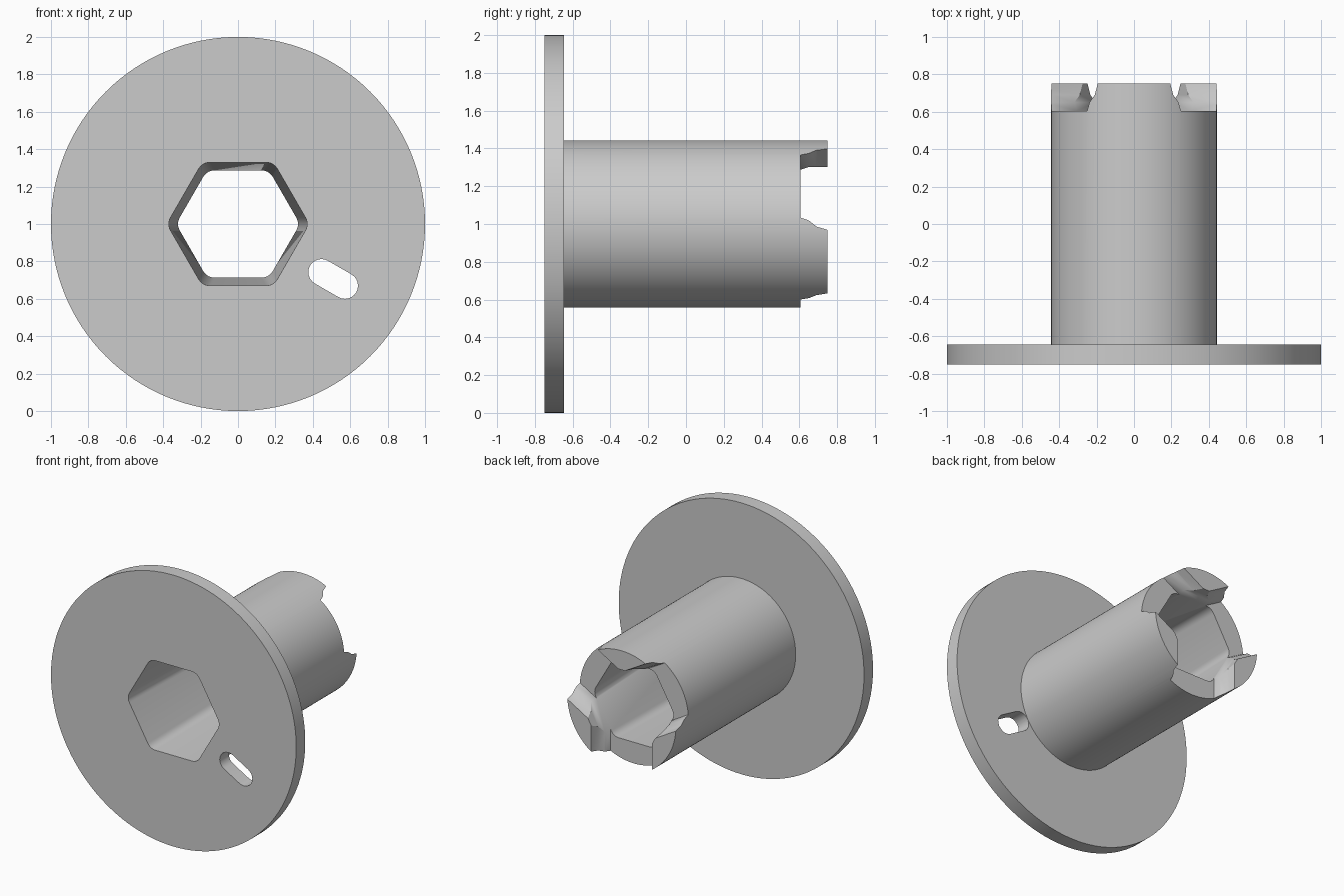
import bpy
import bmesh
from math import cos, sin, radians, pi

if "Cube" in bpy.data.objects:
    bpy.data.objects.remove(bpy.data.objects["Cube"], do_unlink=True)

AXIS_Z = 1.0      # height of the hub axis
FLOOR_Y = 0.605   # bottom of the notches between the end teeth


def circle(radius, count=128):
    return [(radius * cos(2 * pi * i / count), radius * sin(2 * pi * i / count))
            for i in range(count)]


def rounded_hexagon(apothem, fillet=0.07, steps=6):
    centre = (apothem - fillet) / cos(radians(30))
    points = []
    for k in range(6):
        for s in range(steps + 1):
            a = radians(60 * k - 30 + 60 * s / steps)
            points.append((centre * cos(radians(60 * k)) + fillet * cos(a),
                           centre * sin(radians(60 * k)) + fillet * sin(a)))
    return points


def slot(inner, outer, radius, steps=12):
    points = []
    for centre, start in ((outer, -90), (inner, 90)):
        for s in range(steps + 1):
            a = radians(start + 180 * s / steps)
            points.append((centre + radius * cos(a), radius * sin(a)))
    return points


def turn(points, degrees):
    c, s = cos(radians(degrees)), sin(radians(degrees))
    return [(u * c - v * s, u * s + v * c) for u, v in points]


def loft(name, sections):
    """Closed solid through (y, outline) sections along the hub axis."""
    bm = bmesh.new()
    rings = [[bm.verts.new((x, y, z + AXIS_Z)) for x, z in outline]
             for y, outline in sections]
    for a, b in zip(rings, rings[1:]):
        for i in range(len(a)):
            j = (i + 1) % len(a)
            bm.faces.new((a[i], a[j], b[j], b[i]))
    bm.faces.new(rings[0])
    bm.faces.new(rings[-1])
    bmesh.ops.recalc_face_normals(bm, faces=bm.faces)
    mesh = bpy.data.meshes.new(name)
    bm.to_mesh(mesh)
    bm.free()
    obj = bpy.data.objects.new(name, mesh)
    bpy.context.collection.objects.link(obj)
    return obj


def cut(target, cutter):
    cutter.hide_render = True
    mod = target.modifiers.new("cut", "BOOLEAN")
    mod.operation = "DIFFERENCE"
    mod.solver = "EXACT"
    mod.object = cutter
    bpy.context.view_layer.objects.active = target
    bpy.ops.object.modifier_apply(modifier=mod.name)
    bpy.data.objects.remove(cutter, do_unlink=True)


# Flange and tube as one turned body
hub = loft("flanged_hub", [(-0.75, circle(1.0)), (-0.645, circle(1.0)),
                           (-0.645, circle(0.443)), (0.75, circle(0.443))])

# Tapered hexagonal bore, slightly relieved between the teeth
bore = [(-0.76, 0.33), (FLOOR_Y, 0.287), (0.65, 0.302), (0.8, 0.302)]
cut(hub, loft("bore_cutter", [(y, rounded_hexagon(a)) for y, a in bore]))

# Three flared notches leave three end teeth
flare = [(FLOOR_Y, 0.191), (0.65, 0.205), (0.69, 0.233), (0.75, 0.248), (0.8, 0.26)]
for angle in (30, 150, 270):
    cut(hub, loft("notch_cutter", [
        (y, turn([(0, -w), (0.7, -w), (0.7, w), (0, w)], angle)) for y, w in flare]))

# Radial slot through the flange
slot_outline = turn(slot(0.515, 0.66, 0.07), -30)
cut(hub, loft("slot_cutter", [(-0.8, slot_outline), (-0.6, slot_outline)]))

# Plain grey material
grey = bpy.data.materials.new("light_grey")
grey.use_nodes = True
colour = (0.6, 0.6, 0.6, 1.0)
grey.diffuse_color = colour
grey.node_tree.nodes["Principled BSDF"].inputs["Base Color"].default_value = colour
hub.data.materials.clear()
hub.data.materials.append(grey)

# Smooth round walls, sharp edges
bpy.ops.object.select_all(action="DESELECT")
hub.select_set(True)
bpy.context.view_layer.objects.active = hub
bpy.ops.object.shade_smooth_by_angle(angle=radians(30))
